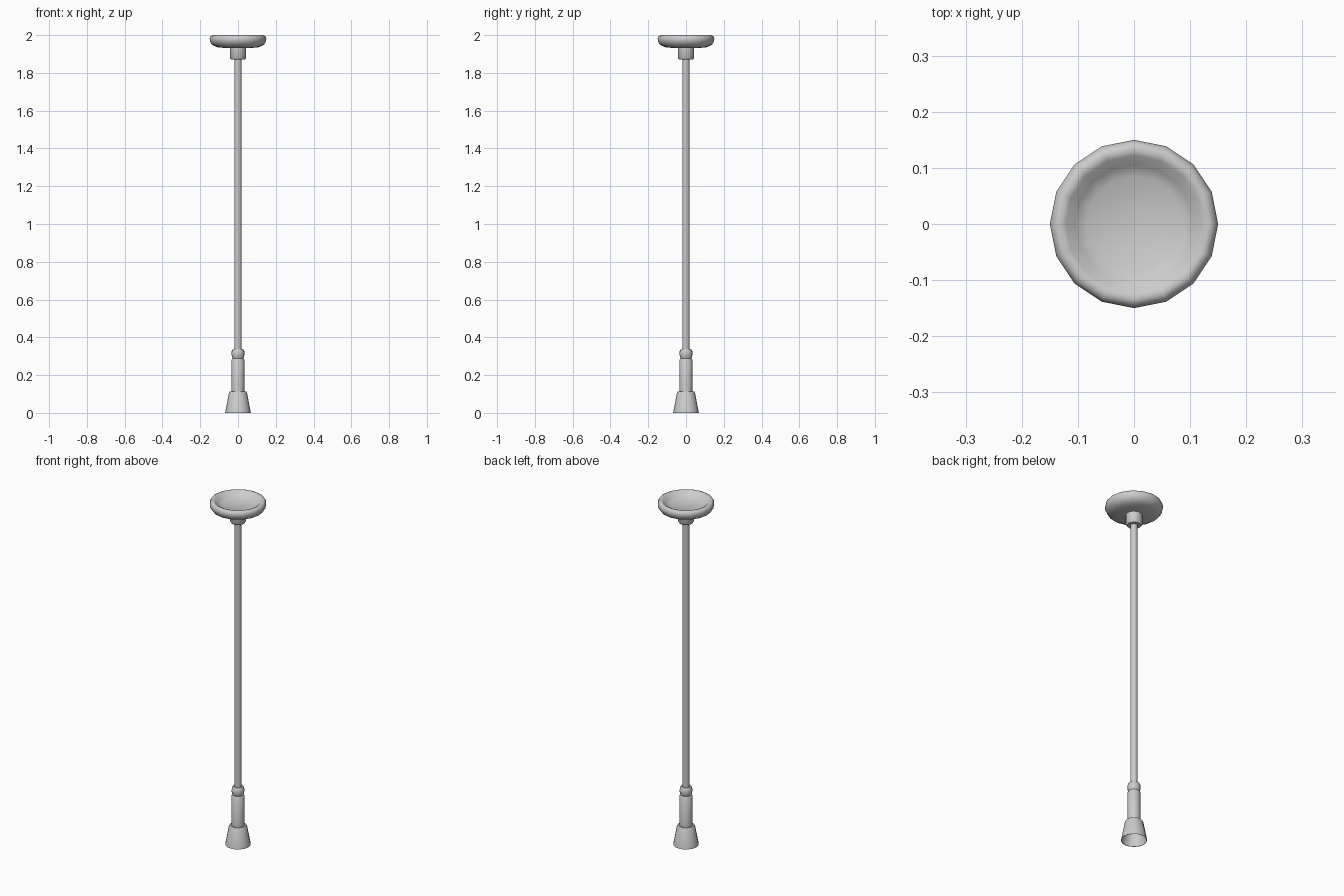
import bpy, bmesh, math

if "Cube" in bpy.data.objects:
    bpy.data.objects.remove(bpy.data.objects["Cube"])

SIDES = 16


def lathe(name, profile, sides=SIDES, angle=40):
    """Spin a (radius, z) profile around the z axis."""
    bm = bmesh.new()
    rings = []
    for r, z in profile:
        if r == 0:
            rings.append([bm.verts.new((0, 0, z))] * sides)
        else:
            rings.append([bm.verts.new((r * math.cos(2 * math.pi * i / sides),
                                        r * math.sin(2 * math.pi * i / sides), z))
                          for i in range(sides)])
    for a, b in zip(rings, rings[1:]):
        for i in range(sides):
            j = (i + 1) % sides
            bm.faces.new(list(dict.fromkeys((a[i], a[j], b[j], b[i]))))
    bmesh.ops.recalc_face_normals(bm, faces=bm.faces)
    mesh = bpy.data.meshes.new(name)
    bm.to_mesh(mesh)
    bm.free()
    obj = bpy.data.objects.new(name, mesh)
    bpy.context.collection.objects.link(obj)
    bpy.ops.object.select_all(action='DESELECT')
    obj.select_set(True)
    bpy.context.view_layer.objects.active = obj
    bpy.ops.object.shade_smooth_by_angle(angle=math.radians(angle))
    return obj


# Ceiling dish with rounded rim and sunken top
lathe("ceiling_dish", [(0, 1.93), (0.06, 1.931), (0.11, 1.936), (0.137, 1.948),
                       (0.149, 1.968), (0.15, 1.982), (0.145, 1.995), (0.134, 2.0),
                       (0.122, 1.995), (0.105, 1.978), (0.085, 1.968), (0, 1.965)], angle=60)

# Collar under the dish
lathe("collar", [(0, 1.935), (0.043, 1.935), (0.043, 1.879), (0.036, 1.87), (0, 1.87)])

# Long rod
lathe("rod", [(0, 1.88), (0.019, 1.88), (0.019, 0.32), (0, 0.32)])

# Rounded ring where the rod meets the socket
lathe("socket_ring", [(0, 0.338), (0.026, 0.338), (0.033, 0.328), (0.034, 0.31),
                      (0.032, 0.296), (0.027, 0.286), (0, 0.286)], angle=50)

# Socket tube
lathe("socket_tube", [(0, 0.29), (0.028, 0.29), (0.034, 0.281), (0.034, 0.105), (0, 0.105)])

# Flared shade, open at the bottom
lathe("shade", [(0, 0.113), (0.043, 0.113), (0.048, 0.106), (0.068, 0.0),
                (0.066, 0.0), (0.045, 0.102), (0, 0.102)])
